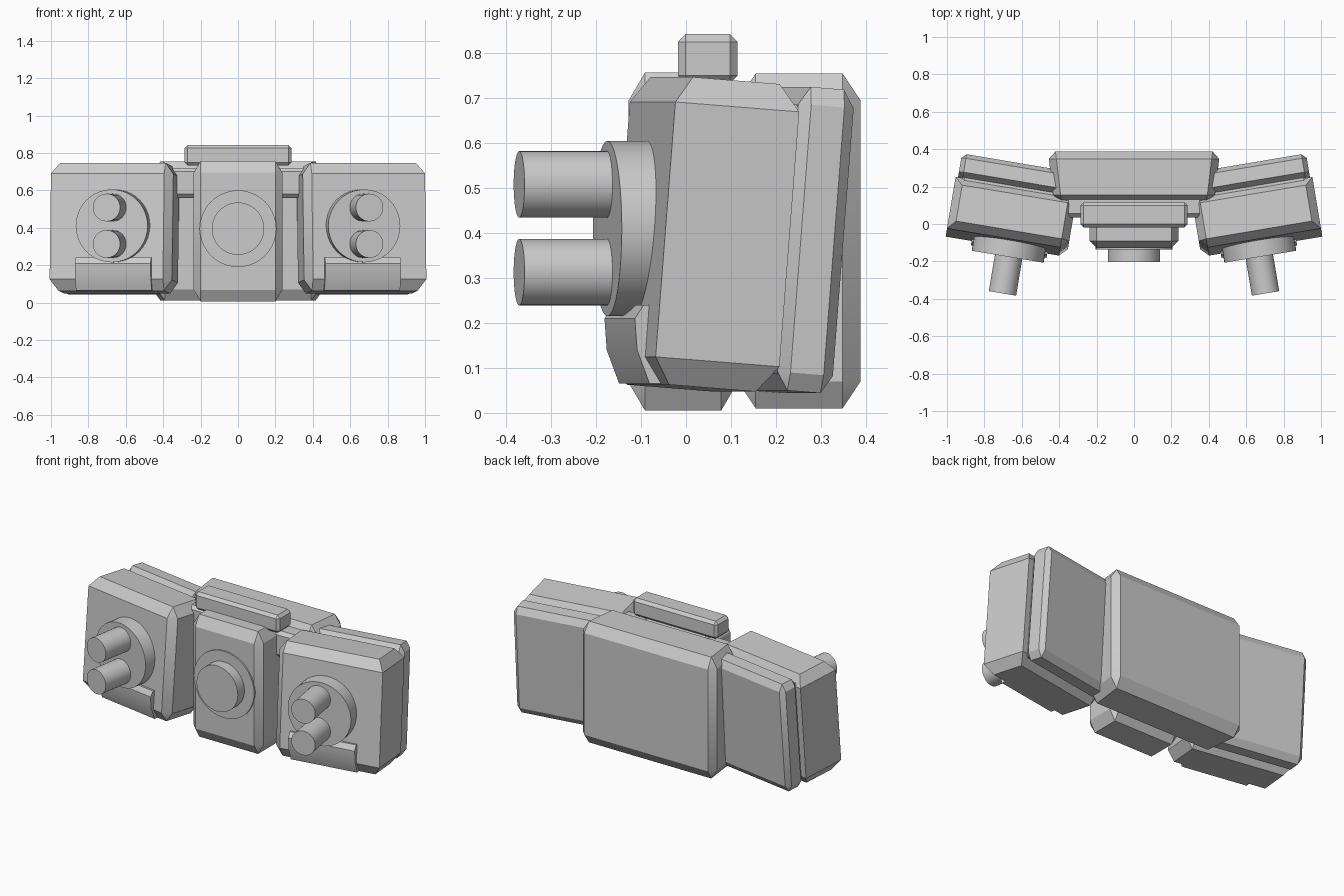
import bpy
import bmesh
from math import radians
from mathutils import Matrix, Vector

cube = bpy.data.objects.get("Cube")
if cube:
    bpy.data.objects.remove(cube, do_unlink=True)

grey = bpy.data.materials.new("light_grey")
grey.use_nodes = True
grey.diffuse_color = (0.6, 0.6, 0.6, 1)
grey.node_tree.nodes["Principled BSDF"].inputs["Base Color"].default_value = (0.6, 0.6, 0.6, 1)


def finish(name, bm, matrix=Matrix()):
    """Turn a bmesh into a placed, shaded object."""
    bmesh.ops.recalc_face_normals(bm, faces=bm.faces)
    mesh = bpy.data.meshes.new(name)
    bm.to_mesh(mesh)
    bm.free()
    mesh.materials.append(grey)
    obj = bpy.data.objects.new(name, mesh)
    bpy.context.collection.objects.link(obj)
    obj.matrix_world = matrix
    bpy.ops.object.select_all(action="DESELECT")
    obj.select_set(True)
    bpy.context.view_layer.objects.active = obj
    bpy.ops.object.shade_smooth_by_angle(angle=radians(30))
    return obj


def block(name, low, high, bevel, matrix=Matrix(), tall=1.0, taper=1.0, keep=None):
    """Chamfered box; tall stretches chamfers in z, taper narrows the front."""
    low, high = Vector(low), Vector(high)
    size, mid = high - low, (low + high) / 2
    bm = bmesh.new()
    bmesh.ops.create_cube(bm, size=1)
    for v in bm.verts:
        width = taper if v.co.y < 0 else 1
        v.co = Vector((v.co.x * size.x * width, v.co.y * size.y, v.co.z * size.z / tall))
    edges = [e for e in bm.edges if not (keep and keep((e.verts[0].co + e.verts[1].co) / 2))]
    bmesh.ops.bevel(bm, geom=edges, offset=bevel, segments=1, affect="EDGES")
    for v in bm.verts:
        v.co = Vector((v.co.x, v.co.y, v.co.z * tall)) + mid
    return finish(name, bm, matrix)


def cylinder(name, radius, x, z, front, back, matrix=Matrix()):
    """Cylinder along y between front and back."""
    bm = bmesh.new()
    bmesh.ops.create_cone(bm, cap_ends=True, segments=40, radius1=radius,
                          radius2=radius, depth=back - front)
    turn = Matrix.Translation((x, (front + back) / 2, z)) @ Matrix.Rotation(radians(90), 4, "X")
    bm.transform(turn)
    return finish(name, bm, matrix)


def prism(name, profile, x, width, matrix):
    """Extrude a (y, z) profile along x."""
    bm = bmesh.new()
    face = bm.faces.new([bm.verts.new((x - width / 2, y, z)) for y, z in profile])
    ext = bmesh.ops.extrude_face_region(bm, geom=[face])["geom"]
    moved = [g for g in ext if isinstance(g, bmesh.types.BMVert)]
    bmesh.ops.translate(bm, verts=moved, vec=(width, 0, 0))
    return finish(name, bm, matrix)


# Central body, front housing, top bar and crosspiece
block("rear_body", (-0.46, 0.115, 0.01), (0.46, 0.388, 0.755), 0.04, tall=1.5, taper=0.93)
block("front_housing", (-0.237, -0.128, 0.005), (0.237, 0.115, 0.757), 0.037, tall=1.7)
block("top_bar", (-0.287, -0.018, 0.733), (0.287, 0.115, 0.842), 0.017)
block("crosspiece", (-0.37, 0.035, 0.56), (0.37, 0.15, 0.72), 0.02)
cylinder("centre_ring", 0.205, 0, 0.395, -0.137, -0.08)
cylinder("centre_button", 0.14, 0, 0.395, -0.202, -0.1)

# Tab outline in (y, z), relative to the pod centre
TAB = [(-0.11, -0.157), (-0.165, -0.157), (-0.185, -0.187),
       (-0.18, -0.257), (-0.152, -0.332), (-0.1, -0.332)]

# Angled side pods
for side, label in ((1, "left"), (-1, "right")):
    yaw = Matrix.Translation((side * 0.657, 0.038, 0.397)) @ Matrix.Rotation(
        side * radians(9.5), 4, "Z")
    tilt = yaw @ Matrix.Rotation(radians(-4.5), 4, "X")

    def outer_upright(c, s=side):
        return c.x * s > 0.1 and abs(c.z) < 0.01

    block(label + "_pod", (-0.328, -0.14, -0.343), (0.328, 0.14, 0.343), 0.042,
          tilt, tall=1.4, keep=outer_upright)
    block(label + "_rear_panel", (-0.315, 0.143, -0.335), (0.315, 0.268, 0.342), 0.025,
          tilt, tall=1.6)
    block(label + "_panel_joint", (-0.29, 0.1, -0.3), (0.29, 0.2, 0.3), 0.01, tilt)
    cylinder(label + "_disc", 0.195, -side * 0.017, 0.013, -0.213, -0.1, yaw)
    for z, place in ((0.111, "upper"), (-0.084, "lower")):
        cylinder(f"{label}_{place}_tube", 0.074, -side * 0.022, z, -0.411, -0.15, yaw)
    prism(label + "_tab", TAB, -side * 0.018, 0.41, yaw)
